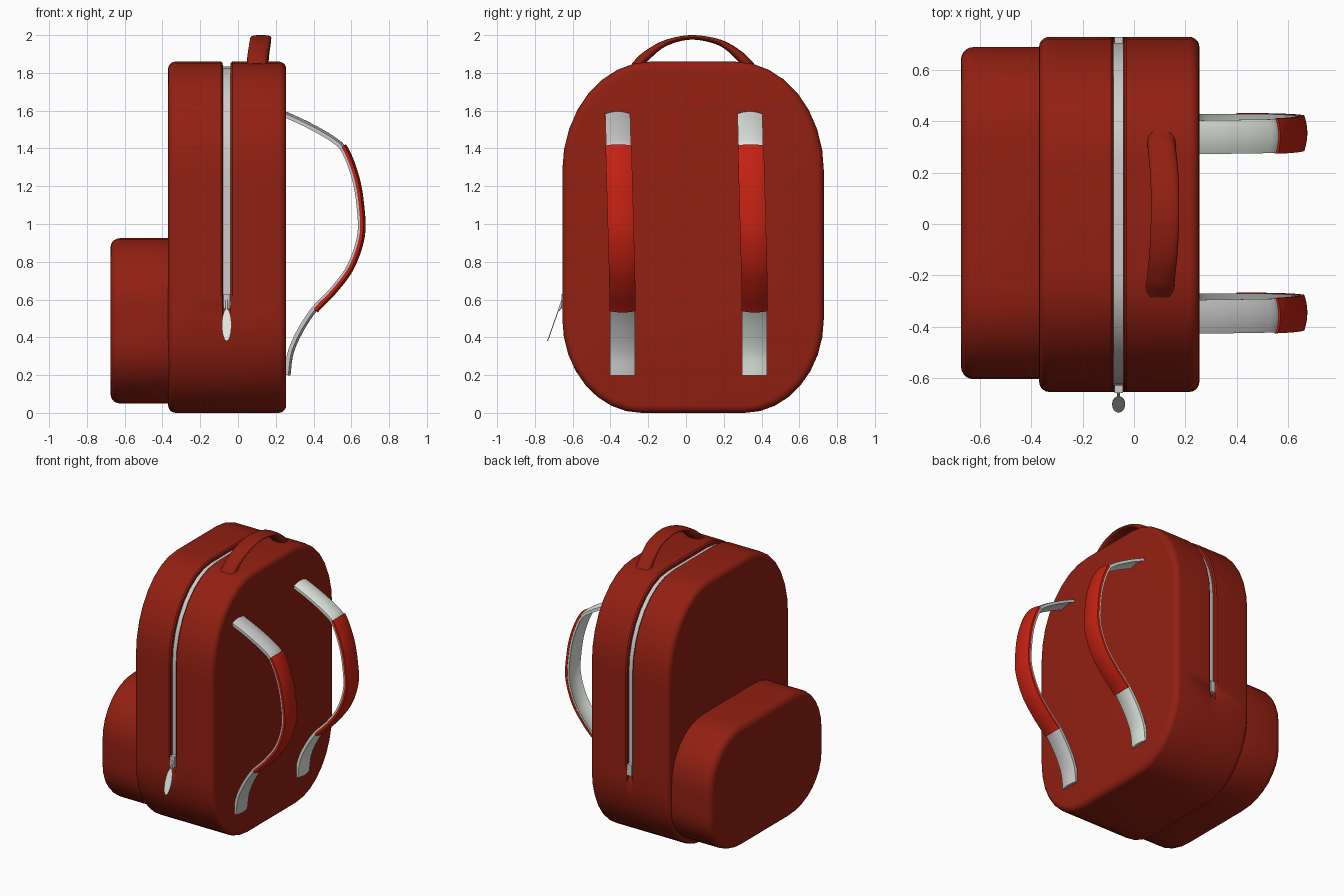
import bpy, bmesh, math
from mathutils import Vector

if "Cube" in bpy.data.objects:
    bpy.data.objects.remove(bpy.data.objects["Cube"])


def material(name, rgb):
    m = bpy.data.materials.new(name)
    m.diffuse_color = (*rgb, 1)
    m.use_nodes = True
    m.node_tree.nodes["Principled BSDF"].inputs["Base Color"].default_value = m.diffuse_color
    return m


RED = material("dark_red_fabric", (0.29, 0.014, 0.006))
STRAP_RED = material("bright_red_padding", (0.55, 0.015, 0.006))
PALE = material("pale_webbing", (0.75, 0.8, 0.74))


def finish(name, verts, faces, mat=None, angle=40):
    bm = bmesh.new()
    vs = [bm.verts.new(v) for v in verts]
    for f in faces:
        bm.faces.new([vs[i] for i in f])
    bmesh.ops.recalc_face_normals(bm, faces=bm.faces)
    mesh = bpy.data.meshes.new(name)
    bm.to_mesh(mesh)
    bm.free()
    ob = bpy.data.objects.new(name, mesh)
    bpy.context.collection.objects.link(ob)
    if mat:
        mesh.materials.append(mat)
    bpy.ops.object.select_all(action='DESELECT')
    ob.select_set(True)
    bpy.context.view_layer.objects.active = ob
    bpy.ops.object.shade_smooth_by_angle(angle=math.radians(angle))
    return ob


def loft(name, rings, mat=None, angle=40):
    """Skin equal-length closed rings and cap both ends."""
    n = len(rings[0])
    faces = [(a * n + i, a * n + (i + 1) % n, (a + 1) * n + (i + 1) % n, (a + 1) * n + i)
             for a in range(len(rings) - 1) for i in range(n)]
    faces += [tuple(range(n)), tuple(range((len(rings) - 1) * n, len(rings) * n))]
    return finish(name, [v for r in rings for v in r], faces, mat, angle)


def profile(y0, y1, z0, z1, top, bottom, seg=8, side=12):
    """Rounded outline in y-z as (y, z, ny, nz), starting low on the +y side."""
    pts = []

    def corner(cy, cz, r, start):
        for i in range(seg + 1):
            t = start + math.pi / 2 * i / seg
            n = Vector((math.cos(t) / r[0], math.sin(t) / r[1])).normalized()
            pts.append((cy + r[0] * math.cos(t), cz + r[1] * math.sin(t), n.x, n.y))

    za, zb = z0 + bottom[1], z1 - top[1]
    pts += [(y1, za + (zb - za) * i / side, 1, 0) for i in range(1, side)]
    corner(y1 - top[0], zb, top, 0)
    corner(y0 + top[0], zb, top, math.pi / 2)
    pts += [(y0, zb + (za - zb) * i / side, -1, 0) for i in range(1, side)]
    corner(y0 + bottom[0], za, bottom, math.pi)
    corner(y1 - bottom[0], za, bottom, 1.5 * math.pi)
    return pts


def ring(x, prof, inset, min_z=-1):
    return [(x, y - ny * inset, z - nz * inset) if z > min_z else (x, y, z)
            for y, z, ny, nz in prof]


def edge(x, direction, r, steps=5):
    """Rounded rim stations (x, inset), from the flat face inwards."""
    return [(x + direction * r * (1 - math.cos(a)), r * (1 - math.sin(a)))
            for a in [math.pi / 2 * i / steps for i in range(steps + 1)]]


# Main body with the zip groove sunk into its upper sides and top
BODY = profile(-0.655, 0.73, 0, 1.86, (0.47, 0.58), (0.42, 0.5))
ZIP_Z = 0.55
rings = [ring(x, BODY, d) for x, d in edge(-0.37, 1, 0.04)]
for x, d in [(-0.09, 0), (-0.081, 0.008), (-0.08, 0.045),
             (-0.04, 0.045), (-0.039, 0.008), (-0.03, 0)]:
    rings.append(ring(x, BODY, d, ZIP_Z))
rings += [ring(x, BODY, d) for x, d in reversed(edge(0.255, -1, 0.04))]
loft("body", rings, RED)

# Pocket
POCKET = profile(-0.605, 0.69, 0.05, 0.925, (0.36, 0.36), (0.38, 0.33), side=4)
rings = [ring(x, POCKET, d) for x, d in edge(-0.675, 1, 0.05)]
rings += [ring(x, POCKET, d) for x, d in reversed(edge(-0.35, -1, 0.02))]
loft("pocket", rings, RED)

# Zip strip lying in the groove
zip_line = [p for p in BODY if p[1] > ZIP_Z]
loft("zip", [[(x, y - ny * d, z - nz * d) for x, d in
              ((-0.079, 0.025), (-0.041, 0.025), (-0.041, 0.046), (-0.079, 0.046))]
             for y, z, ny, nz in zip_line])

# Zip sliders at both ends
for name, y in (("front_slider", -0.643), ("back_stop", 0.715)):
    bpy.ops.mesh.primitive_cube_add(size=1, location=(-0.06, y, 0.59))
    ob = bpy.context.object
    ob.name = name
    ob.scale = (0.034, 0.03, 0.08)

# Zip pull: an oval tag hanging outwards with a short link
bpy.ops.mesh.primitive_cylinder_add(vertices=32, radius=1, depth=1,
                                    location=(-0.06, -0.703, 0.465), rotation=(1.234, 0, 0))
bpy.context.object.name = "zip_pull"
bpy.context.object.scale = (0.025, 0.09, 0.005)
bpy.context.object.data.materials.append(PALE)
bpy.ops.mesh.primitive_cylinder_add(vertices=12, radius=0.006, depth=0.06,
                                    location=(-0.06, -0.663, 0.57), rotation=(-0.336, 0, 0))
bpy.context.object.name = "pull_link"


def smooth_path(pts, sub=8):
    """Catmull-Rom curve through the points."""
    p = [Vector(q) for q in pts]
    p = [2 * p[0] - p[1]] + p + [2 * p[-1] - p[-2]]
    out = []
    for i in range(1, len(p) - 2):
        a, b, c, d = p[i - 1:i + 3]
        for k in range(sub):
            t = k / sub
            out.append(0.5 * (2 * b + (c - a) * t + (2 * a - 5 * b + 4 * c - d) * t * t
                              + (3 * b - a - 3 * c + d) * t ** 3))
    return out + [p[-2]]


def sweep(name, path, section, axis, mat=None):
    """Sweep (across, out) section; a 4th path value scales the thickness."""
    axis, rings = Vector(axis), []
    for i, p in enumerate(path):
        t = (path[min(i + 1, len(path) - 1)] - path[max(i - 1, 0)]).to_3d()
        out = t.cross(axis).normalized()
        k = p[3] if len(p) == 4 else 1
        rings.append([p.to_3d() + axis * w + out * h * k for w, h in section])
    return loft(name, rings, mat)


# Carry handle
oval = [(0.055 * math.copysign(abs(math.cos(a)) ** 0.7, math.cos(a)), math.sin(a))
        for a in [math.tau * i / 20 for i in range(20)]]
handle = [(0.1, -0.265, 1.83, 0.03), (0.105, -0.21, 1.89, 0.025), (0.115, -0.11, 1.957, 0.016),
          (0.121, 0.03, 1.988, 0.012), (0.119, 0.18, 1.96, 0.016), (0.11, 0.28, 1.893, 0.025),
          (0.105, 0.338, 1.83, 0.03)]
sweep("carry_handle", smooth_path(handle), oval, (1, 0, 0), RED)


def arched(half, low, high, n=8):
    ws = [half * (2 * i / n - 1) for i in range(n + 1)]
    bow = [0.012 * (1 - (w / half) ** 2) for w in ws]
    return ([(w, b + high) for w, b in zip(ws, bow)]
            + [(w, b + low) for w, b in reversed(list(zip(ws, bow)))])


# Shoulder straps: pale webbing with red padding on the outside of the middle
strap = [(0.23, 1.585), (0.37, 1.52), (0.5, 1.445), (0.56, 1.385), (0.615, 1.24), (0.64, 1.09),
         (0.643, 0.94), (0.59, 0.78), (0.5, 0.655), (0.4, 0.55), (0.325, 0.435), (0.275, 0.32),
         (0.258, 0.2)]
for side, y, mat in (("front", -0.362, None), ("back", 0.338, PALE)):
    path = smooth_path([(x, y + 0.025 * min(1, (1.585 - z) / 0.9), z) for x, z in strap])
    sweep(side + "_strap", path, arched(0.066, -0.012, 0.008), (0, 1, 0), mat)
    sweep(side + "_strap_padding", [p for p in path if 0.54 < p.z < 1.41],
          arched(0.069, 0.0, 0.017), (0, 1, 0), STRAP_RED)
